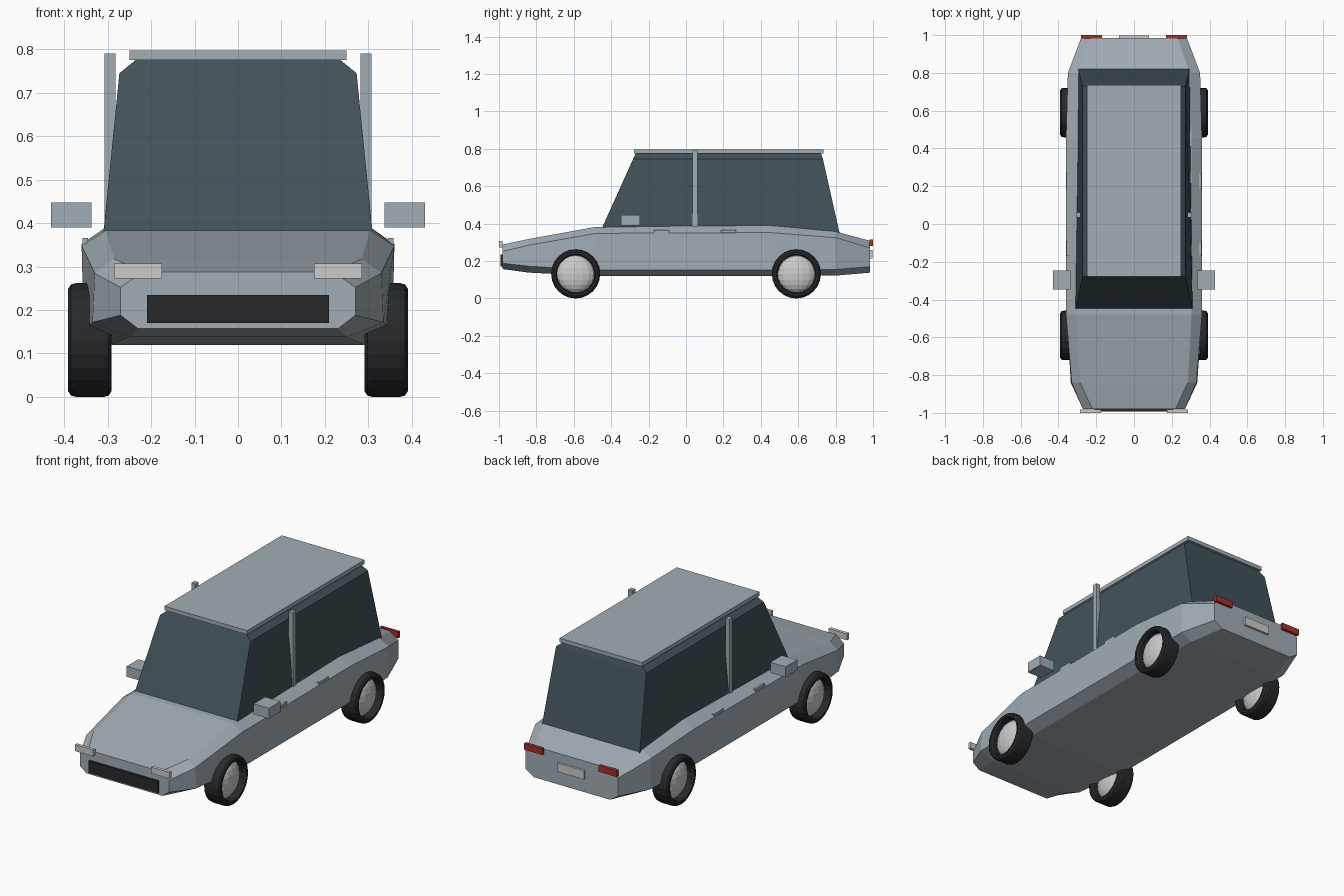
import bpy
import bmesh
from math import cos, sin, pi

if "Cube" in bpy.data.objects:
    bpy.data.objects.remove(bpy.data.objects["Cube"])


def material(name, r, g, b):
    m = bpy.data.materials.new(name)
    m.diffuse_color = (r, g, b, 1)
    m.use_nodes = True
    m.node_tree.nodes["Principled BSDF"].inputs["Base Color"].default_value = m.diffuse_color
    return m


PAINT = material("paint", 0.36, 0.42, 0.46)
GLASS = material("dark glass", 0.055, 0.085, 0.10)
RUBBER = material("rubber", 0.02, 0.022, 0.024)
RED = material("red lens", 0.40, 0.03, 0.02)
CHROME = material("chrome", 0.6, 0.6, 0.63)


def finish(name, bm, mat):
    bmesh.ops.recalc_face_normals(bm, faces=bm.faces)
    mesh = bpy.data.meshes.new(name)
    bm.to_mesh(mesh)
    bm.free()
    mesh.materials.append(mat)
    ob = bpy.data.objects.new(name, mesh)
    bpy.context.collection.objects.link(ob)
    return ob


def loft(name, sections, mat, closed=False):
    """Join equal-length rings; cap both ends unless the loft is closed."""
    bm = bmesh.new()
    rings = [[bm.verts.new(p) for p in s] for s in sections]
    pairs = list(zip(rings, rings[1:]))
    if closed:
        pairs.append((rings[-1], rings[0]))
    for a, b in pairs:
        n = len(a)
        for i in range(n):
            bm.faces.new((a[i], a[(i + 1) % n], b[(i + 1) % n], b[i]))
    if not closed:
        bm.faces.new(rings[0])
        bm.faces.new(rings[-1])
    return finish(name, bm, mat)


def box(name, x, y, z, mat):
    """Box from (min, max) ranges on each axis."""
    rect = [(x[0], y[0]), (x[1], y[0]), (x[1], y[1]), (x[0], y[1])]
    return loft(name, [[(px, py, h) for px, py in rect] for h in z], mat)


def pair(name, x, y, z, mat):
    box(name + "_right", x, y, z, mat)
    box(name + "_left", (-x[1], -x[0]), y, z, mat)


# Body: y, then (half width, z) at floor, sill, shoulder and deck
stations = [
    (-0.98, (0.23, 0.157), (0.27, 0.188), (0.27, 0.252), (0.22, 0.288)),
    (-0.84, (0.25, 0.138), (0.335, 0.172), (0.33, 0.285), (0.285, 0.318)),
    (-0.48, (0.29, 0.12), (0.355, 0.152), (0.36, 0.348), (0.305, 0.383)),
    (0.45, (0.29, 0.12), (0.355, 0.152), (0.36, 0.352), (0.305, 0.39)),
    (0.80, (0.28, 0.122), (0.345, 0.155), (0.35, 0.325), (0.295, 0.358)),
    (0.985, (0.23, 0.138), (0.28, 0.17), (0.28, 0.27), (0.23, 0.308)),
]
loft("body", [[(w, y, z) for w, z in half] + [(-w, y, z) for w, z in reversed(half)]
              for y, *half in stations], PAINT)

# Cabin glass: z (front, rear), half width (front, rear), y (front, rear)
levels = [
    (0.375, 0.345, 0.310, 0.295, -0.450, 0.822),
    (0.745, 0.745, 0.273, 0.273, -0.283, 0.732),
    (0.776, 0.776, 0.235, 0.235, -0.268, 0.722),
]
loft("cabin_glass", [[(-a, y0, z0), (a, y0, z0), (b, y1, z1), (-b, y1, z1)]
                     for z0, z1, a, b, y0, y1 in levels], GLASS)

# Roof, pillars, mirrors and handles
box("roof", (-0.25, 0.25), (-0.278, 0.735), (0.775, 0.797), PAINT)
pair("side_pillar", (0.282, 0.307), (0.035, 0.062), (0.375, 0.79), PAINT)
pair("wing_mirror", (0.337, 0.43), (-0.347, -0.247), (0.39, 0.447), PAINT)
for label, y in (("front", -0.13), ("rear", 0.228)):
    pair(label + "_door_handle", (0.345, 0.358), (y - 0.04, y + 0.04), (0.351, 0.366), PAINT)

# Lights, grille and plate
pair("headlight", (0.175, 0.285), (-1.0, -0.982), (0.272, 0.307), CHROME)
pair("tail_light", (0.17, 0.28), (0.982, 1.0), (0.281, 0.315), RED)
box("grille", (-0.21, 0.21), (-0.992, -0.97), (0.17, 0.235), RUBBER)
box("number_plate", (-0.08, 0.08), (0.98, 0.997), (0.213, 0.26), CHROME)

# Wheels: tyre ring from a chamfered profile (radius, offset), domed hub
tyre = [(0.100, -0.038), (0.106, -0.050), (0.118, -0.050), (0.128, -0.043), (0.131, -0.032),
        (0.131, 0.032), (0.128, 0.043), (0.118, 0.050), (0.106, 0.050), (0.100, 0.038)]
SEG = 24
for end, y in (("front", -0.59), ("rear", 0.59)):
    for side, x in (("right", 0.341), ("left", -0.341)):
        rings = [[(x + o, y + r * cos(t), 0.131 + r * sin(t)) for r, o in tyre]
                 for t in (2 * pi * i / SEG for i in range(SEG))]
        loft(f"{end}_{side}_tyre", rings, RUBBER, closed=True)
        bm = bmesh.new()
        bmesh.ops.create_uvsphere(bm, u_segments=16, v_segments=10, radius=1)
        for v in bm.verts:
            v.co = (x + 0.045 * v.co.x, y + 0.101 * v.co.y, 0.131 + 0.101 * v.co.z)
        finish(f"{end}_{side}_hub", bm, CHROME)
